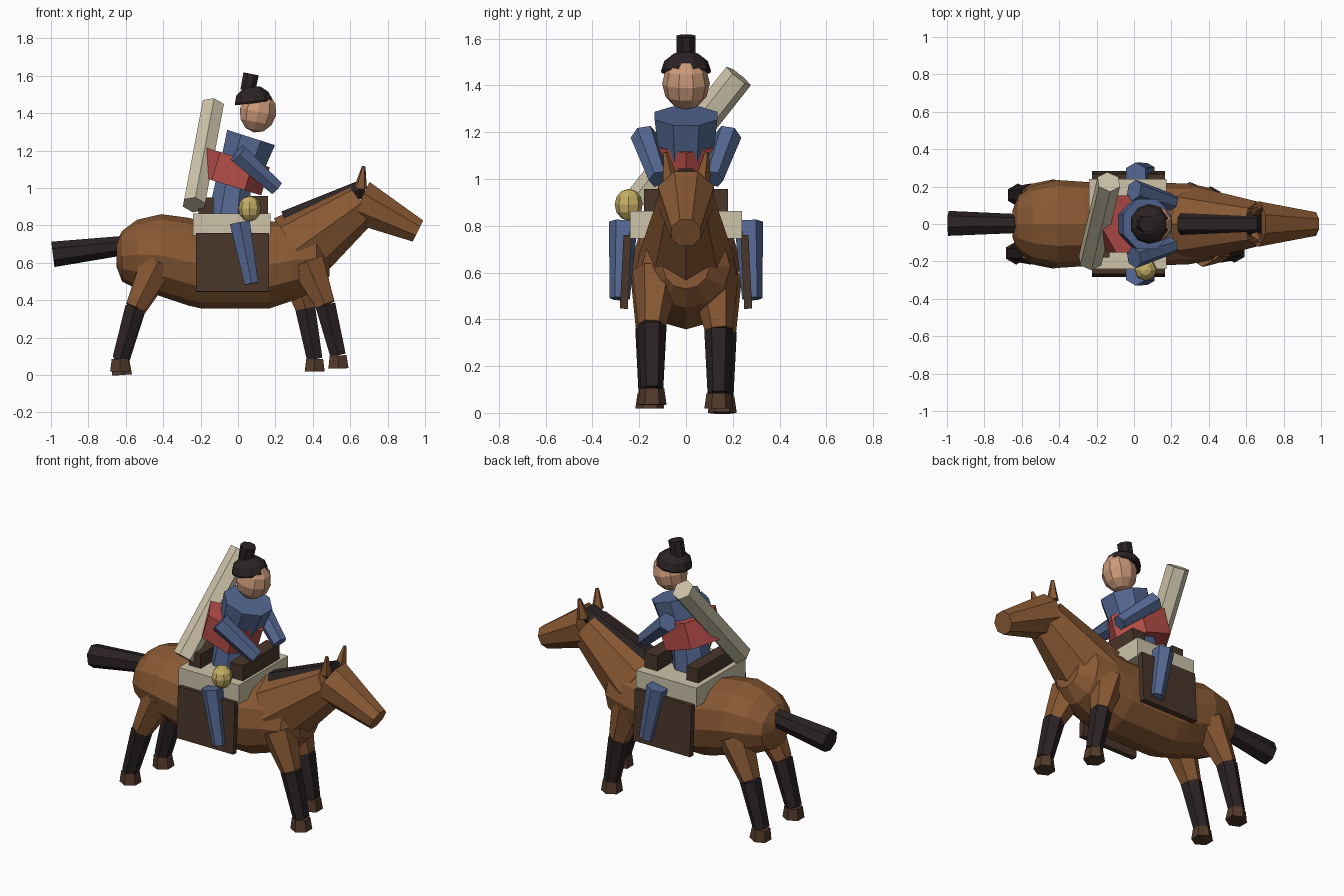
import bpy, bmesh, math
from mathutils import Vector, Matrix

if "Cube" in bpy.data.objects:
    bpy.data.objects.remove(bpy.data.objects["Cube"])


def material(name, rgb):
    m = bpy.data.materials.new(name)
    m.use_nodes = True
    m.diffuse_color = (*rgb, 1)
    for n in m.node_tree.nodes:
        if n.type == 'BSDF_PRINCIPLED':
            n.inputs["Base Color"].default_value = (*rgb, 1)
    return m


COAT = material("chestnut coat", (.25, .10, .034))
DARK = material("dark hair", (.024, .016, .017))
HOOF = material("hoof brown", (.085, .042, .024))
LEATHER = material("dark leather", (.065, .036, .022))
TAN = material("pale cloth", (.61, .55, .40))
BLUE = material("blue cloth", (.09, .14, .29))
RED = material("red sash", (.46, .075, .065))
SKIN = material("skin", (.60, .32, .19))
GOLD = material("yellow gourd", (.56, .43, .13))


def finish(name, bm, mat):
    bmesh.ops.recalc_face_normals(bm, faces=bm.faces)
    mesh = bpy.data.meshes.new(name)
    bm.to_mesh(mesh)
    bm.free()
    mesh.materials.append(mat)
    ob = bpy.data.objects.new(name, mesh)
    bpy.context.collection.objects.link(ob)
    return ob


def tube(name, mat, start, end, r0, r1, sides=6, spin=0, wide=1):
    """Tapered prism between two points; wide stretches it sideways."""
    a, b = Vector(start), Vector(end)
    axis = b - a
    z = axis.normalized()
    y = Vector((0, 1, 0))
    y = (y - z * y.dot(z)).normalized()
    x = y.cross(z)
    rot = Matrix((x, y, z)).transposed().to_4x4()
    bm = bmesh.new()
    bmesh.ops.create_cone(bm, cap_ends=True, segments=sides, radius1=r0, radius2=r1, depth=axis.length,
                          matrix=Matrix.Translation((a + b) / 2) @ rot
                          @ Matrix.Diagonal((1, wide, 1, 1)) @ Matrix.Rotation(spin, 4, 'Z'))
    return finish(name, bm, mat)


def box(name, mat, lo, hi, tilt=0):
    lo, hi = Vector(lo), Vector(hi)
    bm = bmesh.new()
    bmesh.ops.create_cube(bm, size=1, matrix=Matrix.Translation((lo + hi) / 2)
                          @ Matrix.Rotation(tilt, 4, 'X') @ Matrix.Diagonal((*(hi - lo), 1)))
    return finish(name, bm, mat)


def ball(name, mat, centre, radii, segs=8, rings=6, lean=0, dome=False):
    bm = bmesh.new()
    bmesh.ops.create_uvsphere(bm, u_segments=segs, v_segments=rings, radius=1)
    if dome:
        bmesh.ops.bisect_plane(bm, geom=bm.verts[:] + bm.edges[:] + bm.faces[:], plane_co=(0, 0, -.1),
                               plane_no=(0, 0, -1), clear_outer=True)
        bmesh.ops.holes_fill(bm, edges=bm.edges)
    bm.transform(Matrix.Translation(centre) @ Matrix.Rotation(lean, 4, 'Y') @ Matrix.Diagonal((*radii, 1)))
    return finish(name, bm, mat)


# Horse body: rings lofted along x, each (x, bottom, top, half width)
stations = [(-.65, .58, .71, .07), (-.62, .50, .77, .15), (-.54, .46, .83, .205), (-.41, .42, .86, .235),
            (-.26, .37, .84, .225), (-.2, .357, .82, .22), (.17, .357, .82, .22), (.3, .40, .83, .215),
            (.42, .45, .80, .19), (.49, .53, .72, .10)]
bm = bmesh.new()
SIDES = 12
rings = []
for x, low, high, half in stations:
    ring = []
    for i in range(SIDES):
        a = math.tau * i / SIDES
        ring.append(bm.verts.new((x, half * math.sin(a), (low + high) / 2 + (high - low) / 2 * math.cos(a))))
    rings.append(ring)
for r, s in zip(rings, rings[1:]):
    for i in range(SIDES):
        j = (i + 1) % SIDES
        bm.faces.new((r[i], r[j], s[j], s[i]))
bm.faces.new(rings[0])
bm.faces.new(rings[-1])
finish("horse_body", bm, COAT)

# Neck, head, mane and tail
tube("horse_neck", COAT, (.31, 0, .67), (.66, 0, .92), .205, .12, 8)
tube("horse_head", COAT, (.65, 0, .925), (.962, 0, .77), .13, .068, 8, math.pi / 8)
tube("mane", DARK, (.25, 0, .83), (.675, 0, 1.0), .055, .055, 6, 0, 1.15)
tube("tail", DARK, (-.55, 0, .70), (-.99, 0, .645), .05, .07, 7)


# Horse legs: hip, knee, ankle and hoof centre positions in x and z
def horse_leg(name, y, hip, knee, ankle, sole):
    def at(p, dy=0):
        return (p[0], y + dy, p[1])
    inward = -.02 if y > 0 else .02
    tube(name + "_thigh", COAT, at(hip, inward), at(knee), .105, .06, 6)
    tube(name + "_shin", DARK, at(knee), at(ankle), .062, .048, 6)
    tube(name + "_hoof", HOOF, at(sole), at(ankle), .062, .052, 6)


horse_leg("front_right_leg", -.145, (.37, .60), (.467, .375), (.535, .105), (.537, .035))
horse_leg("front_left_leg", .14, (.30, .58), (.36, .355), (.41, .085), (.41, .018))
horse_leg("back_right_leg", -.155, (-.43, .60), (-.55, .36), (-.63, .085), (-.63, .018))
horse_leg("back_left_leg", .155, (-.43, .58), (-.55, .345), (-.625, .07), (-.62, 0))

# Saddle
box("saddle_blanket", TAN, (-.24, -.24, .745), (.175, .24, .863))
box("saddle_pommel", LEATHER, (.07, -.18, .85), (.16, .18, .957))
box("saddle_cantle", LEATHER, (-.21, -.18, .85), (-.13, .18, .95))

# Paired parts on both sides
for side, s in (("left", 1), ("right", -1)):
    box(side + "_saddle_flap", LEATHER, (-.225, s * .258 - .017, .445), (.165, s * .258 + .017, .76), s * .05)
    tube(side + "_ear", COAT, (.655, s * .07, 1.0), (.672, s * .088, 1.115), .036, .01, 5)
    tube(side + "_rider_leg", BLUE, (.01, s * .268, .815), (.072, s * .283, .488), .062, .043, 6)
    tube(side + "_rider_arm", BLUE, (0, s * .18, 1.185), (.205, s * .115, 1.0), .058, .045, 6)

# Rider torso, sash and head
tube("rider_hips", BLUE, (-.05, 0, .84), (-.02, 0, 1.06), .12, .10, 8, math.pi / 8)
tube("rider_torso", BLUE, (-.01, 0, 1.02), (.07, 0, 1.27), .115, .145, 8, math.pi / 8)
tube("sash", RED, (-.053, 0, 1.015), (-.007, 0, 1.165), .185, .185, 6, math.pi / 6, .95)
ball("rider_head", SKIN, (.107, 0, 1.408), (.103, .102, .113), 10, 6, .2)
ball("rider_hair", DARK, (.082, 0, 1.462), (.105, .107, .085), 10, 6, -.12, dome=True)
tube("hair_bun", DARK, (.052, 0, 1.52), (.07, 0, 1.61), .043, .045, 8, math.pi / 8)

# Roll carried on the back, and the gourd on the saddle
tube("back_roll", TAN, (-.235, -.195, .91), (-.135, .225, 1.44), .066, .066, 6)
ball("gourd", GOLD, (.062, -.245, .89), (.06, .06, .068), 8, 6)
